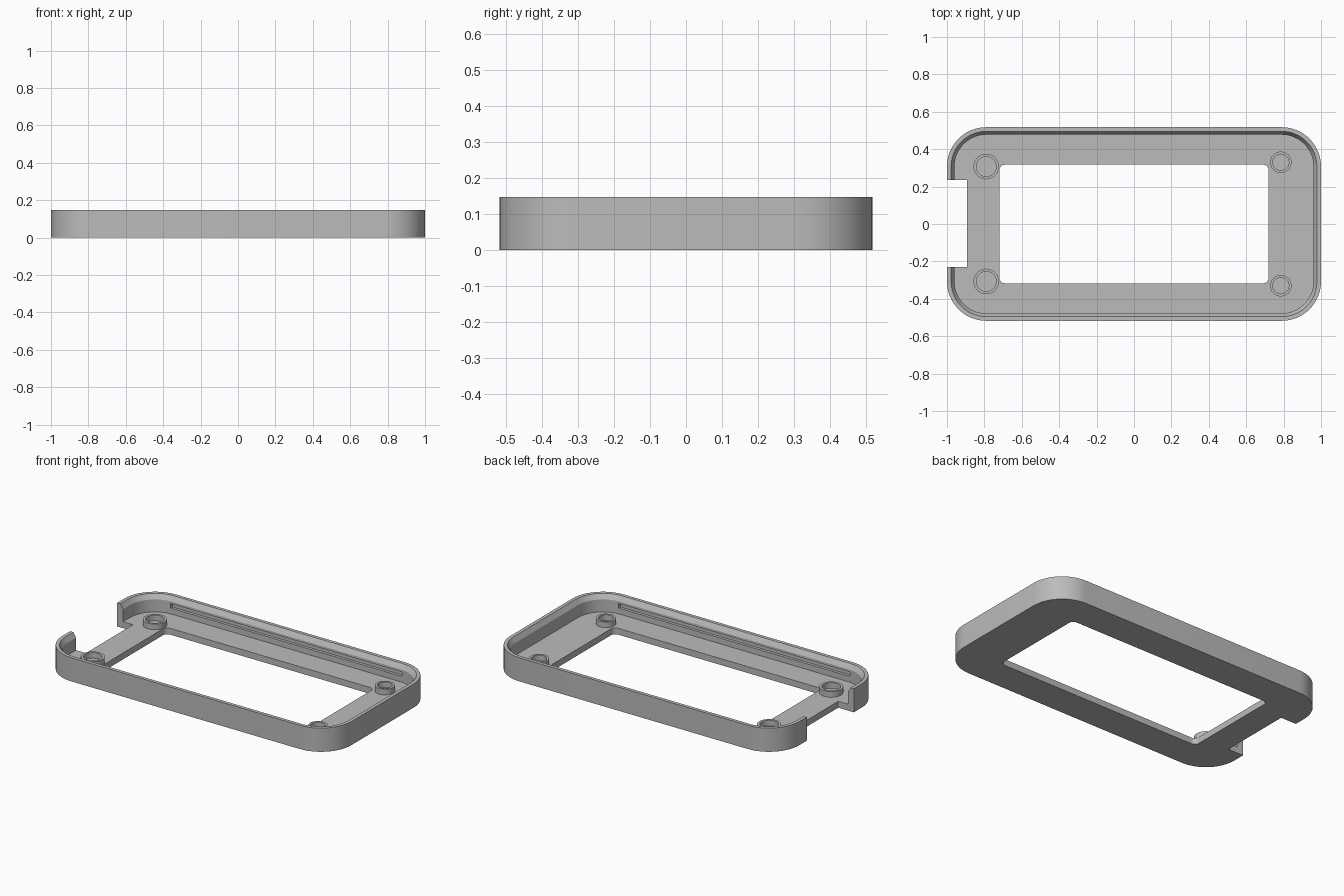
import bpy
import bmesh
import math

cube = bpy.data.objects.get("Cube")
if cube:
    bpy.data.objects.remove(cube, do_unlink=True)

LENGTH, WIDTH, HEIGHT = 2.0, 1.035, 0.148
FLOOR = 0.04
CORNER = 0.21
STEPS = 12

grey = bpy.data.materials.new("plain grey")
grey.use_nodes = True
colour = (0.5, 0.5, 0.5, 1)
grey.diffuse_color = colour
grey.node_tree.nodes["Principled BSDF"].inputs["Base Color"].default_value = colour


def rounded_rect(hx, hy, r):
    """Corner-by-corner outline of a rounded rectangle."""
    points = []
    for i, (sx, sy) in enumerate([(1, 1), (-1, 1), (-1, -1), (1, -1)]):
        for k in range(STEPS + 1):
            a = (i + k / STEPS) * math.pi / 2
            points.append((sx * (hx - r) + r * math.cos(a),
                           sy * (hy - r) + r * math.sin(a)))
    return points


def circle(x, y, r, n=40):
    return [(x + r * math.cos(2 * math.pi * k / n),
             y + r * math.sin(2 * math.pi * k / n)) for k in range(n)]


def closed_loft(name, rings):
    """Join (outline, z) rings in order, the last back to the first."""
    bm = bmesh.new()
    loops = [[bm.verts.new((x, y, z)) for x, y in outline] for outline, z in rings]
    for a, b in zip(loops, loops[1:] + loops[:1]):
        n = len(a)
        for i in range(n):
            j = (i + 1) % n
            bm.faces.new((a[i], a[j], b[j], b[i]))
    bmesh.ops.recalc_face_normals(bm, faces=bm.faces)
    mesh = bpy.data.meshes.new(name)
    bm.to_mesh(mesh)
    bm.free()
    mesh.materials.append(grey)
    obj = bpy.data.objects.new(name, mesh)
    bpy.context.collection.objects.link(obj)
    return obj


def activate(obj):
    bpy.ops.object.select_all(action='DESELECT')
    obj.select_set(True)
    bpy.context.view_layer.objects.active = obj


def cut_box(target, low, high):
    """Subtract an axis-aligned box from the target."""
    bpy.ops.mesh.primitive_cube_add(
        size=1, location=[(a + b) / 2 for a, b in zip(low, high)])
    cutter = bpy.context.object
    cutter.scale = [b - a for a, b in zip(low, high)]
    cutter.hide_render = True
    cutter.data.materials.append(grey)
    bpy.context.view_layer.update()
    mod = target.modifiers.new("cut", 'BOOLEAN')
    mod.operation = 'DIFFERENCE'
    mod.solver = 'EXACT'
    mod.object = cutter
    activate(target)
    bpy.ops.object.modifier_apply(modifier=mod.name)
    bpy.data.objects.remove(cutter, do_unlink=True)


def inset(d):
    return rounded_rect(LENGTH / 2 - d, WIDTH / 2 - d, CORNER - d)


# Tray: outer wall, bevelled rim, floor and window in one section
window = rounded_rect(0.72, 0.317, 0.03)
tray = closed_loft("tray", [
    (inset(0), 0), (inset(0), HEIGHT), (inset(0.022), HEIGHT),
    (inset(0.04), HEIGHT - 0.03), (inset(0.04), FLOOR),
    (window, FLOOR), (window, 0)])

# Notch through the end wall
cut_box(tray, (-1.1, -0.23, -0.1), (-0.892, 0.235, 0.3))

# Long snap slots inside the front and back walls
for side in (-1, 1):
    ys = sorted((side * 0.44, side * 0.495))
    cut_box(tray, (-0.8, ys[0], 0.076), (0.8, ys[1], 0.104))

# Ring-shaped standoffs, larger at the notched end
standoffs = []
for end, x, y, outer, inner in (("right", -0.79, 0.307, 0.068, 0.053),
                                ("left", 0.785, 0.33, 0.057, 0.043)):
    for side, s in (("front", -1), ("back", 1)):
        rings = [(circle(x, s * y, r), z) for r, z in (
            (outer, FLOOR - 0.01), (outer, FLOOR + 0.035),
            (inner, FLOOR + 0.035), (inner, FLOOR - 0.01))]
        standoffs.append(closed_loft(f"{side}_{end}_standoff", rings))

for obj in [tray] + standoffs:
    activate(obj)
    bpy.ops.object.shade_smooth_by_angle(angle=math.radians(15))
